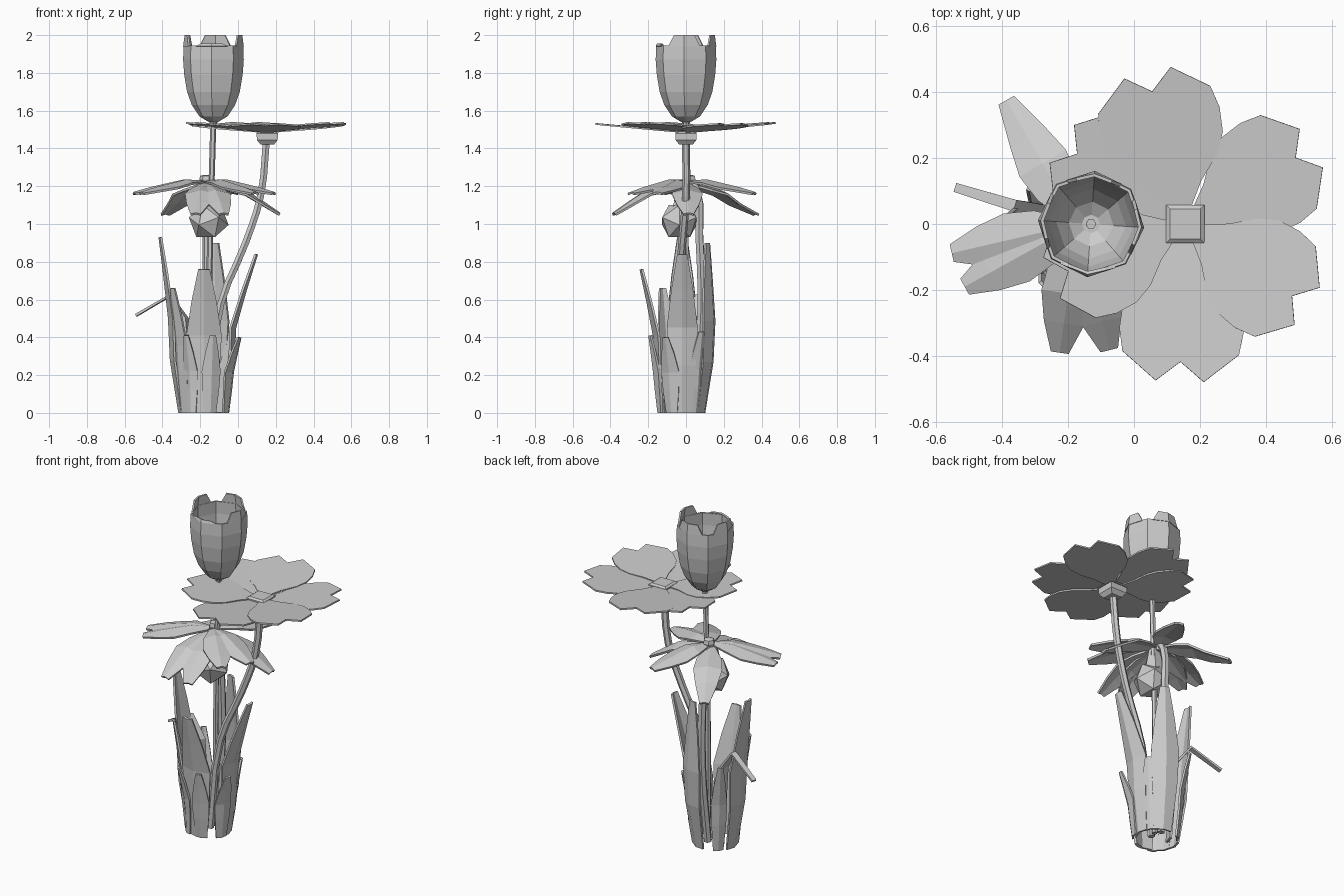
import bpy
import bmesh
from math import sin, cos, pi, radians
from mathutils import Vector, Matrix

cube = bpy.data.objects.get("Cube")
if cube:
    bpy.data.objects.remove(cube)

grey = bpy.data.materials.new("plain_grey")
grey.use_nodes = True
tone = (0.6, 0.6, 0.6, 1)
grey.diffuse_color = tone
grey.node_tree.nodes["Principled BSDF"].inputs["Base Color"].default_value = tone


def make(name, verts, faces, thick=0):
    """Flat-shaded mesh object, optionally given a thickness."""
    mesh = bpy.data.meshes.new(name)
    mesh.from_pydata([tuple(v) for v in verts], [], faces)
    bm = bmesh.new()
    bm.from_mesh(mesh)
    bmesh.ops.recalc_face_normals(bm, faces=bm.faces)
    bm.to_mesh(mesh)
    bm.free()
    mesh.materials.append(grey)
    obj = bpy.data.objects.new(name, mesh)
    bpy.context.collection.objects.link(obj)
    if thick:
        mod = obj.modifiers.new("thickness", 'SOLIDIFY')
        mod.thickness = thick
        mod.offset = 0
    return obj


def lathe(name, centre, profile, sides, turn=0, caps=True):
    """Rings of (radius, z) around a vertical axis."""
    verts = [Vector((centre[0] + r * cos(turn + 2 * pi * i / sides),
                     centre[1] + r * sin(turn + 2 * pi * i / sides), z))
             for r, z in profile for i in range(sides)]
    faces = [(k * sides + i, k * sides + (i + 1) % sides,
              (k + 1) * sides + (i + 1) % sides, (k + 1) * sides + i)
             for k in range(len(profile) - 1) for i in range(sides)]
    if caps:
        faces += [tuple(range(sides)), tuple(range(len(verts) - sides, len(verts)))]
    return make(name, verts, faces)


def blade(name, centre, angle, rows, fold, thick):
    """Folded strip; rows hold (distance out, z, half width)."""
    out = Vector((cos(angle), sin(angle), 0))
    side = Vector((-sin(angle), cos(angle), 0))
    base = Vector((centre[0], centre[1], 0))
    verts = []
    for r, z, w in rows:
        p = base + out * r + Vector((0, 0, z))
        shift = fold * w
        verts += [p - side * w - shift, p, p + side * w - shift]
    faces = []
    for k in range(len(rows) - 1):
        a = 3 * k
        faces += [(a, a + 1, a + 4, a + 3), (a + 1, a + 2, a + 5, a + 4)]
    return make(name, verts, faces, thick)


def stem(name, points, radius):
    """Tube along a smooth path, with a low side count."""
    curve = bpy.data.curves.new(name, 'CURVE')
    curve.dimensions = '3D'
    curve.bevel_depth = radius
    curve.bevel_resolution = 1
    curve.resolution_u = 3
    curve.use_fill_caps = True
    spline = curve.splines.new('BEZIER')
    spline.bezier_points.add(len(points) - 1)
    for bp, p in zip(spline.bezier_points, points):
        bp.co = p
        bp.handle_left_type = bp.handle_right_type = 'AUTO'
    curve.materials.append(grey)
    obj = bpy.data.objects.new(name, curve)
    bpy.context.collection.objects.link(obj)
    bpy.ops.object.select_all(action='DESELECT')
    obj.select_set(True)
    bpy.context.view_layer.objects.active = obj
    bpy.ops.object.convert(target='MESH')
    for poly in obj.data.polygons:
        poly.use_smooth = False


# Stems; the drooping flower hangs from a stem that arches over behind it
stem("cup_flower_stem", [(-0.15, 0, 0.02), (-0.15, 0, 0.8), (-0.13, 0, 1.56)], 0.016)
stem("drooping_flower_stem",
     [(-0.17, 0.03, 0.02), (-0.165, 0.08, 0.5), (-0.165, 0.07, 0.95),
      (-0.17, 0.055, 1.18), (-0.17, 0.015, 1.235)], 0.023)
stem("flat_flower_stem",
     [(-0.16, -0.04, 0.02), (-0.09, -0.04, 0.58), (0.04, -0.02, 0.9),
      (0.12, 0, 1.15), (0.15, 0, 1.44)], 0.021)

# Cup-shaped flower: open octagonal bowl with raised petal tips
cup = (-0.13, 0)
profile = [(0.025, 1.54), (0.075, 1.57), (0.115, 1.63), (0.14, 1.7),
           (0.155, 1.79), (0.161, 1.87), (0.158, 1.945)]
bowl = lathe("cup_flower_bowl", cup, profile, 8, radians(-4), caps=False)
mod = bowl.modifiers.new("thickness", 'SOLIDIFY')
mod.thickness = 0.01
mod.offset = -1
lathe("cup_flower_base", cup, [(0.018, 1.53), (0.028, 1.555)], 8)
for i in range(4):
    a = radians(-4) + i * pi / 2
    top = 1.955 if i == 3 else 2.0
    pts = []
    for off, z, r in ((-34, 1.94, .148), (-22, top, .142), (0, top, .148),
                      (22, top, .142), (34, 1.94, .148), (0, 1.94, .156)):
        t = a + radians(off)
        pts.append((cup[0] + r * cos(t), cup[1] + r * sin(t), z))
    make("cup_petal_tip", pts, [(0, 1, 2, 5), (5, 2, 3, 4)], 0.01)

# Flat flower: six notched petals rising gently outwards
flat = Vector((0.155, 0, 0))
half = [(0.02, 0.012), (0.11, 0.075), (0.17, 0.135), (0.23, 0.168), (0.3, 0.176),
        (0.365, 0.165), (0.445, 0.068)]
outline = half + [(0.39, 0)] + [(u, -v) for u, v in reversed(half)]
for i, (angle, size) in enumerate(((31, 1), (104, 1.06), (147, 1), (202, 0.98),
                                   (268, 1.07), (-34, 1))):
    spin = Matrix.Rotation(radians(angle), 3, 'Z')
    layer = 0.006 * (i % 2)
    rim = [spin @ Vector((u * size, v * size, 1.485 + layer + 0.1 * u)) + flat for u, v in outline]
    make("flat_flower_petal", rim, [tuple(range(len(rim)))], 0.009)
lathe("flat_flower_calyx", flat, [(0.05, 1.42), (0.078, 1.445), (0.08, 1.48), (0.04, 1.495)],
      4, pi / 4)
lathe("flat_flower_centre", flat, [(0.082, 1.49), (0.082, 1.503), (0.065, 1.512)], 4, pi / 4)

# Drooping flower: folded petals in a high and a low tier
heart = (-0.17, 0)
tiers = {"high": (1.225, 1.215, 1.165), "low": (1.215, 1.18, 1.055)}
for angle, tier in ((120, "low"), (193, "high"), (209, "high"), (262, "low"), (284, "low"),
                    (337, "high"), (2, "low"), (68, "high"), (312, "high")):
    z0, z1, z2 = tiers[tier]
    reach = 0.43 if angle == 120 else 0.39
    rows = [(0.02, z0, 0.02), (0.12, z1 + 0.015, 0.068), (0.21, z1 - 0.005, 0.08),
            (0.3, (z1 + z2) / 2, 0.06), (reach, z2, 0.026)]
    blade("drooping_petal", heart, radians(angle), rows, Vector((0, 0, 0.25)), 0.012)
lathe("drooping_flower_crown", (-0.17, 0.02),
      [(0.02, 1.19), (0.035, 1.235), (0.03, 1.255), (0.012, 1.26)], 6)
lathe("drooping_flower_throat", (-0.16, -0.02), [(0.06, 1.07), (0.03, 1.22)], 6)

# Faceted bud under the drooping petals, resting on one facet
bpy.ops.mesh.primitive_ico_sphere_add(subdivisions=1, radius=0.107, location=(-0.155, -0.035, 1.015),
                                      rotation=(0, radians(37.4), 0))
bud = bpy.context.object
bud.name = "drooping_flower_bud"
bud.data.materials.append(grey)

# Leaves around the base: angle, foot, middle and tip distance, height, half width
clump = (-0.18, -0.02)
for angle, foot, mid, tip, h, w in (
        (270, .125, .15, .22, .76, .092), (180, .13, .185, .235, .93, .08),
        (0, .125, .165, .28, .84, .08), (68, .12, .175, .15, .9, .08),
        (212, .13, .16, .2, .66, .06), (285, .13, .155, .18, .41, .05),
        (335, .135, .16, .21, .4, .05), (135, .12, .15, .19, .54, .045),
        (35, .12, .15, .18, .43, .05), (240, .135, .15, .19, .41, .04)):
    a = radians(angle)
    rows = [(foot, 0, w * 0.62), (mid - 0.01, h * 0.3, w * 0.88), (mid, h * 0.54, w),
            ((mid + tip) / 2, h * 0.78, w * 0.7), (tip, h, w * 0.32)]
    blade("leaf", clump, a, rows, Vector((cos(a), sin(a), 0)) * 0.3, 0.012)

# Narrow leaf snapped over to one side
a = radians(163)
bent = [(0.06, 0.0, 0.03), (0.1, 0.5, 0.03), (0.19, 0.62, 0.018), (0.375, 0.517, 0.014)]
blade("bent_leaf", (-0.18, 0), a, bent, Vector((0, 0, 0)), 0.014)
